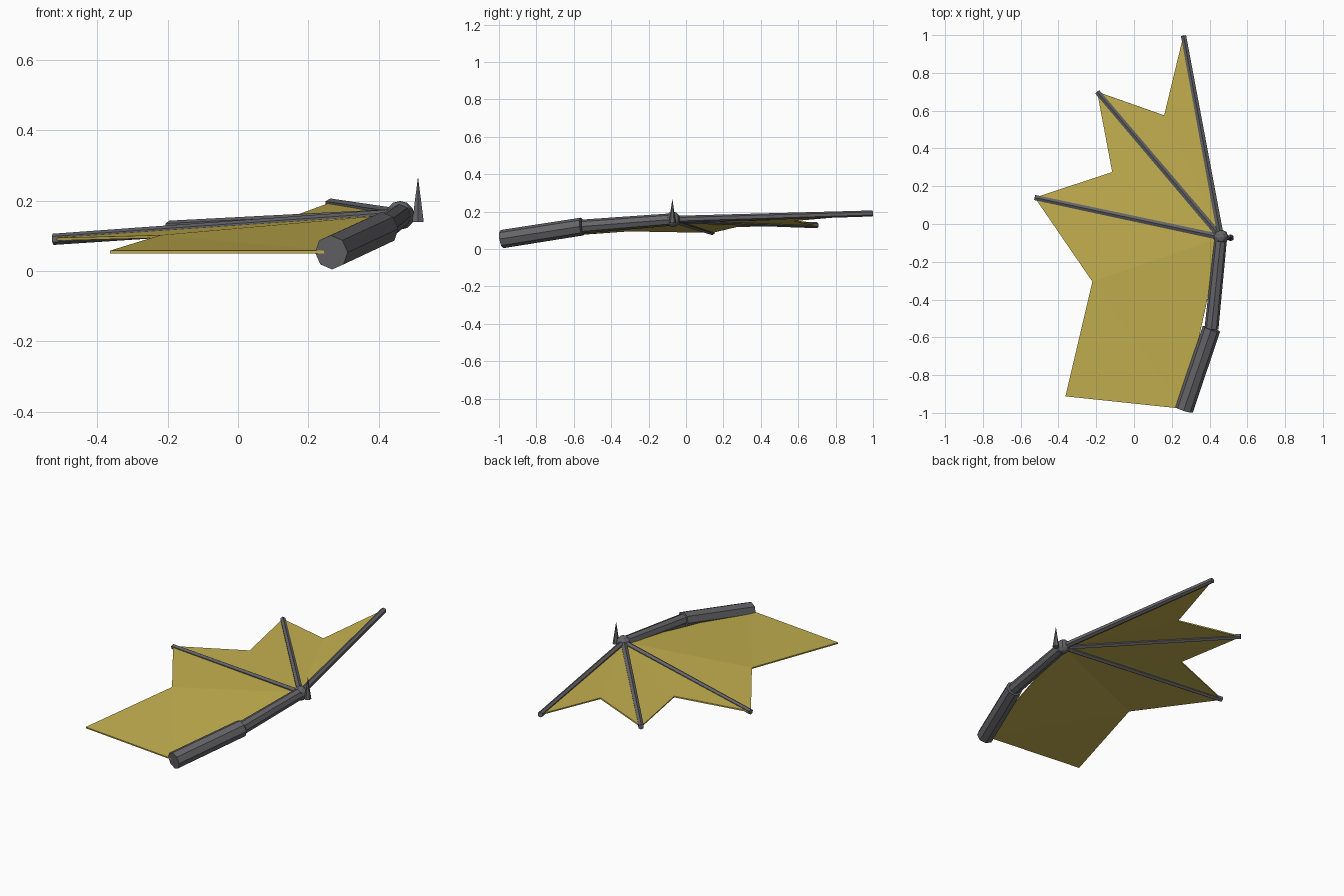
import bpy
import bmesh
from mathutils import Vector

if "Cube" in bpy.data.objects:
    bpy.data.objects.remove(bpy.data.objects["Cube"], do_unlink=True)


def make_material(name, colour):
    mat = bpy.data.materials.new(name)
    mat.use_nodes = True
    mat.diffuse_color = colour
    mat.node_tree.nodes["Principled BSDF"].inputs["Base Color"].default_value = colour
    return mat


bone = make_material("dark grey bone", (0.13, 0.13, 0.14, 1))
skin = make_material("yellow membrane", (0.56, 0.44, 0.08, 1))


def finish(name, bm, mat):
    mesh = bpy.data.meshes.new(name)
    bm.to_mesh(mesh)
    bm.free()
    mesh.materials.append(mat)
    obj = bpy.data.objects.new(name, mesh)
    bpy.context.collection.objects.link(obj)
    return obj


def rod(name, start, end, r1, r2, sides=8):
    """Tapered, flat-sided bone between two points."""
    axis = end - start
    bm = bmesh.new()
    bmesh.ops.create_cone(bm, cap_ends=True, segments=sides, radius1=r1,
                          radius2=r2, depth=axis.length)
    obj = finish(name, bm, bone)
    obj.rotation_mode = 'QUATERNION'
    obj.rotation_quaternion = axis.to_track_quat('Z', 'Y')
    obj.location = (start + end) / 2
    return obj


# Joints of the wing
shoulder = Vector((0.265, -0.983, 0.053))
elbow = Vector((0.41, -0.555, 0.12))
wrist = Vector((0.46, -0.07, 0.158))
tips = [Vector((0.262, 0.997, 0.19)),
        Vector((-0.195, 0.70, 0.127)),
        Vector((-0.525, 0.14, 0.09))]
notches = [Vector((0.16, 0.575, 0.153)),
           Vector((-0.115, 0.275, 0.122)),
           Vector((-0.22, -0.305, 0.098))]
trailing = Vector((-0.363, -0.912, 0.054))
root = Vector((0.262, -0.978, 0.054))

# Arm bones
rod("upper_arm", shoulder, elbow, 0.049, 0.048)
rod("forearm", elbow, wrist, 0.037, 0.033)

# Wrist knuckle
bm = bmesh.new()
bmesh.ops.create_uvsphere(bm, u_segments=8, v_segments=6, radius=0.041)
finish("wrist_joint", bm, bone).location = wrist

# Finger bones
for label, tip in zip(("leading", "middle", "rear"), tips):
    rod(label + "_finger", wrist, tip, 0.019, 0.016, 6)

# Thumb claw
base = Vector((0.511, -0.073, 0.139))
rod("thumb_claw", base, base + Vector((0, 0, 0.129)), 0.019, 0, 6)

# Membrane fanned out from the wrist
outline = [p for pair in zip(tips, notches) for p in pair] + [root]
bm = bmesh.new()
hub = bm.verts.new(wrist)
rim = [bm.verts.new(p) for p in outline]
for a, b in zip(rim, rim[1:]):
    bm.faces.new((hub, a, b))
bm.faces.new((rim[-2], bm.verts.new(trailing), rim[-1]))
bmesh.ops.recalc_face_normals(bm, faces=bm.faces)
membrane = finish("wing_membrane", bm, skin)
solid = membrane.modifiers.new("thickness", 'SOLIDIFY')
solid.thickness = 0.008
solid.offset = 0
